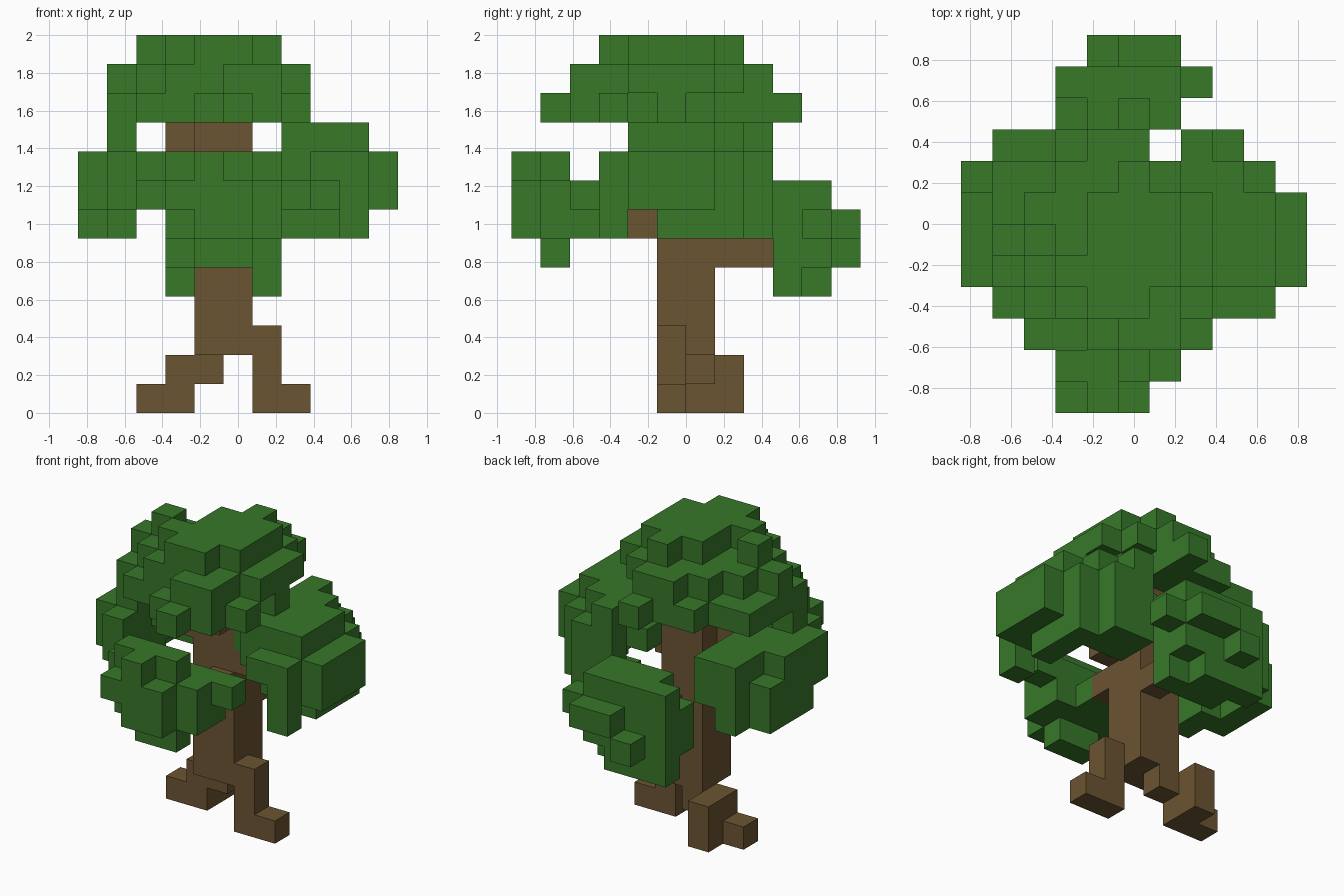
import bpy
import bmesh
from mathutils import Vector

cube = bpy.data.objects.get("Cube")
if cube:
    bpy.data.objects.remove(cube, do_unlink=True)

UNIT = 2 / 13                      # edge length of one block
ORIGIN = Vector((-5.5, -6, 0))     # corner of the block grid


def make_material(name, color):
    mat = bpy.data.materials.new(name)
    mat.use_nodes = True
    mat.diffuse_color = color
    shader = next(n for n in mat.node_tree.nodes if n.type == "BSDF_PRINCIPLED")
    shader.inputs["Base Color"].default_value = color
    shader.inputs["Roughness"].default_value = 0.9
    return mat


bark = make_material("bark brown", (0.148, 0.089, 0.032, 1))
leaf = make_material("leaf green", (0.038, 0.188, 0.022, 1))

occupied = set()


def fill(boxes):
    """Blocks covered by boxes given as inclusive x, y and z index ranges."""
    return {(x, y, z)
            for x0, x1, y0, y1, z0, z1 in boxes
            for x in range(x0, x1 + 1)
            for y in range(y0, y1 + 1)
            for z in range(z0, z1 + 1)}


def build(name, boxes, mat):
    """Join the boxes of one part into a single flat-faced shell."""
    cells = fill(boxes) - occupied
    occupied.update(cells)
    bm = bmesh.new()
    for cell in cells:
        for axis in range(3):
            for side in (0, 1):
                step = [0, 0, 0]
                step[axis] = 2 * side - 1
                if tuple(c + s for c, s in zip(cell, step)) in cells:
                    continue
                corners = []
                for a, b in ((0, 0), (1, 0), (1, 1), (0, 1)):
                    p = list(cell)
                    p[axis] += side
                    p[(axis + 1) % 3] += a
                    p[(axis + 2) % 3] += b
                    corners.append(bm.verts.new((Vector(p) + ORIGIN) * UNIT))
                bm.faces.new(corners if side else corners[::-1])
    bmesh.ops.remove_doubles(bm, verts=bm.verts[:], dist=UNIT / 100)
    mesh = bpy.data.meshes.new(name)
    bm.to_mesh(mesh)
    bm.free()
    mesh.materials.append(mat)
    obj = bpy.data.objects.new(name, mesh)
    bpy.context.collection.objects.link(obj)
    return obj


# Trunk
build("trunk", [(4, 5, 5, 6, 2, 9)], bark)

# Roots: one stepping to each side
build("left_root", [(6, 6, 5, 5, 0, 2), (7, 7, 5, 5, 0, 0)], bark)
build("right_root", [
    (4, 4, 6, 6, 1, 1),
    (3, 3, 6, 7, 0, 1),
    (2, 2, 6, 6, 0, 0),
], bark)

# Branches reaching into each clump of leaves
build("front_branch", [(5, 5, 4, 4, 6, 6), (4, 5, 4, 4, 9, 9)], bark)
build("back_branch", [(5, 5, 7, 8, 5, 5)], bark)
build("left_branch", [(6, 6, 5, 5, 7, 7)], bark)
build("right_branch", [(3, 3, 5, 5, 8, 9)], bark)

# Crown
build("crown_top", [
    (4, 5, 3, 6, 12, 12),
    (6, 6, 4, 6, 12, 12),
    (5, 5, 7, 7, 12, 12),
    (3, 3, 4, 4, 12, 12),
    (2, 2, 5, 5, 12, 12),
], leaf)
build("crown_middle", [
    (5, 6, 2, 2, 11, 11),
    (3, 6, 3, 3, 11, 11),
    (2, 7, 4, 6, 11, 11),
    (1, 1, 5, 5, 11, 11),
    (3, 6, 7, 7, 11, 11),
    (4, 5, 8, 8, 11, 11),
], leaf)
build("crown_bottom", [
    (5, 5, 1, 1, 10, 10),
    (4, 6, 2, 2, 10, 10),
    (2, 7, 3, 3, 10, 10),
    (1, 6, 4, 6, 10, 10),
    (7, 7, 5, 5, 10, 10),
    (1, 5, 7, 7, 10, 10),
    (3, 5, 8, 8, 10, 10),
    (5, 5, 9, 9, 10, 10),
], leaf)

# Front clump
build("front_leaves", [
    (4, 4, 0, 0, 8, 8),
    (3, 5, 1, 1, 8, 8),
    (3, 5, 0, 0, 7, 7),
    (3, 6, 1, 1, 7, 7),
    (2, 7, 2, 2, 7, 7),
    (4, 5, 3, 3, 6, 6),
    (4, 5, 0, 0, 6, 6),
    (3, 6, 1, 2, 6, 6),
    (4, 5, 1, 1, 5, 5),
], leaf)

# Back clump
build("back_leaves", [
    (4, 6, 9, 10, 7, 7),
    (3, 3, 10, 10, 7, 7),
    (3, 6, 9, 10, 5, 6),
    (7, 7, 10, 10, 6, 6),
    (5, 6, 11, 11, 6, 6),
    (4, 4, 11, 11, 5, 5),
    (4, 6, 9, 9, 4, 4),
    (3, 5, 10, 10, 4, 4),
], leaf)

# Left clump, hollow towards the trunk
build("left_leaves", [
    (7, 9, 4, 6, 9, 9),
    (7, 8, 7, 7, 9, 9),
    (7, 7, 8, 8, 9, 9),
    (8, 9, 3, 3, 8, 8),
    (7, 9, 4, 4, 8, 8),
    (6, 9, 5, 7, 8, 8),
    (10, 10, 4, 6, 7, 8),
    (8, 9, 4, 7, 7, 7),
    (7, 8, 8, 8, 7, 8),
    (9, 9, 3, 3, 6, 7),
    (9, 9, 5, 7, 6, 6),
    (7, 8, 7, 8, 6, 6),
], leaf)

# Right clump, hollow towards the trunk
build("right_leaves", [
    (1, 1, 4, 4, 9, 9),
    (0, 0, 4, 6, 7, 8),
    (0, 0, 7, 7, 6, 7),
    (1, 1, 3, 8, 7, 8),
    (2, 2, 5, 8, 8, 8),
    (2, 2, 7, 8, 7, 7),
    (0, 0, 5, 6, 6, 6),
    (1, 1, 4, 5, 6, 6),
    (1, 1, 8, 8, 6, 6),
], leaf)
